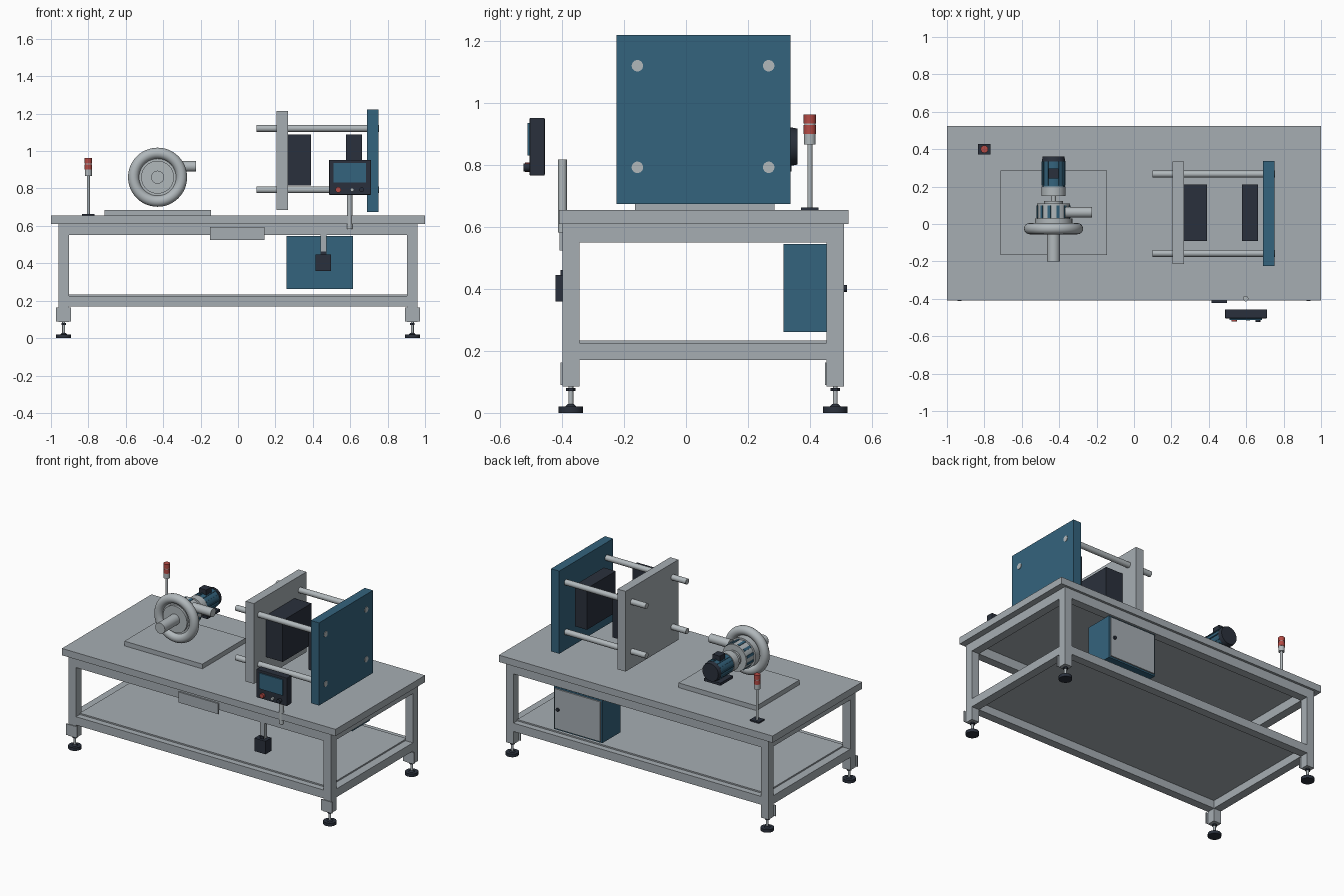
import bpy, math
from mathutils import Vector

if "Cube" in bpy.data.objects:
    bpy.data.objects.remove(bpy.data.objects["Cube"])


def material(name, rgb):
    m = bpy.data.materials.new(name)
    m.diffuse_color = (*rgb, 1)
    m.use_nodes = True
    m.node_tree.nodes["Principled BSDF"].inputs["Base Color"].default_value = m.diffuse_color
    return m


GREY = material("painted grey", (0.38, 0.42, 0.45))
STEEL = material("light steel", (0.44, 0.48, 0.50))
BLUE = material("machine blue", (0.034, 0.125, 0.205))
DARK = material("dark slate", (0.023, 0.030, 0.045))
RED = material("signal red", (0.46, 0.07, 0.06))


def finish(name, mat, smooth=False):
    o = bpy.context.object
    o.name = name
    o.data.materials.append(mat)
    if smooth:
        bpy.ops.object.shade_smooth_by_angle()
    return o


def box(name, mat, x, y, z, bevel=0):
    """Box from (min, max) ranges."""
    r = (x, y, z)
    bpy.ops.mesh.primitive_cube_add(size=1, location=[(a + b) / 2 for a, b in r])
    bpy.context.object.scale = [b - a for a, b in r]
    bpy.ops.object.transform_apply(location=False, rotation=False, scale=True)
    o = finish(name, mat)
    if bevel:
        m = o.modifiers.new("bevel", 'BEVEL')
        m.width, m.segments = bevel, 2
    return o


def rod(name, mat, a, b, r, r2=None, sides=32):
    """Cylinder or cone between two points."""
    a, b = Vector(a), Vector(b)
    d = b - a
    bpy.ops.mesh.primitive_cone_add(vertices=sides, radius1=r,
                                    radius2=r if r2 is None else r2, depth=d.length,
                                    location=(a + b) / 2,
                                    rotation=d.to_track_quat('Z', 'Y').to_euler())
    return finish(name, mat, True)


# Table: top, legs, adjustable feet
box("table_top", GREY, (-1, 1), (-0.41, 0.525), (0.61, 0.655))
for sx in (-1, 1):
    for cy in (-0.372, 0.482):
        cx = sx * 0.932
        box("leg", GREY, (cx - 0.0275, cx + 0.0275), (cy - 0.0275, cy + 0.0275), (0.085, 0.61))
        box("foot_bracket", GREY, (cx - 0.04, cx + 0.04), (cy - 0.033, cy - 0.0275), (0.09, 0.163))
        rod("foot_pad", DARK, (cx, cy, 0), (cx, cy, 0.02), 0.04)
        rod("foot_collar", DARK, (cx, cy, 0.02), (cx, cy, 0.028), 0.018, 0.01)
        rod("foot_stem", STEEL, (cx, cy, 0.02), (cx, cy, 0.09), 0.008, sides=16)
        rod("foot_nut", DARK, (cx, cy, 0.07), (cx, cy, 0.08), 0.015, sides=6)

# Frame rails and lower shelf
for z in ((0.55, 0.61), (0.17, 0.225)):
    for cy in (-0.372, 0.482):
        box("long_rail", GREY, (-0.905, 0.905), (cy - 0.0275, cy + 0.0275), z)
    for cx in (-0.932, 0.932):
        box("short_rail", GREY, (cx - 0.0275, cx + 0.0275), (-0.345, 0.455), z)
box("lower_shelf", GREY, (-0.905, 0.905), (-0.36, 0.47), (0.222, 0.234))
box("name_plate", GREY, (-0.15, 0.142), (-0.409, -0.399), (0.525, 0.595))

# Pump: base plate, ring casing, inlet and outlet
PX, PZ = -0.43, 0.86


def axial(name, mat, y0, y1, r, r2=None):
    return rod(name, mat, (PX, y0, PZ), (PX, y1, PZ), r, r2)


box("pump_base_plate", GREY, (-0.715, -0.145), (-0.165, 0.285), (0.655, 0.686))
bpy.ops.mesh.primitive_torus_add(location=(PX, -0.025, PZ), rotation=(math.pi / 2, 0, 0),
                                 major_radius=0.128, minor_radius=0.03,
                                 major_segments=48, minor_segments=16)
finish("pump_ring_casing", STEEL, True)
axial("pump_disc", STEEL, -0.03, 0.03, 0.1)
axial("pump_front_cover", STEEL, -0.045, -0.03, 0.088)
axial("inlet_pipe", STEEL, -0.2, -0.03, 0.035)
axial("pump_body", STEEL, 0.02, 0.11, 0.088)
axial("pump_rear_hub", STEEL, 0.11, 0.122, 0.05)
axial("drive_shaft", STEEL, 0.12, 0.152, 0.013)
rod("outlet_pipe", STEEL, (-0.37, 0.062, 0.918), (-0.225, 0.062, 0.918), 0.028)
for i in range(12):
    t = math.radians(15 + 30 * i)
    o = box("body_slot", BLUE, (-0.008, 0.008), (-0.034, 0.034), (-0.004, 0.004))
    o.location = (PX + 0.087 * math.sin(t), 0.066, PZ + 0.087 * math.cos(t))
    o.rotation_euler = (0, t, 0)

# Drive motor
axial("motor_flange", STEEL, 0.15, 0.2, 0.065)
axial("motor_body", BLUE, 0.2, 0.335, 0.06)
axial("motor_fan_cover", DARK, 0.335, 0.36, 0.063, 0.058)
for i in range(12):
    t = math.radians(30 * i)
    o = box("motor_fin", BLUE, (-0.003, 0.003), (-0.063, 0.063), (-0.005, 0.005))
    o.location = (PX + 0.06 * math.sin(t), 0.27, PZ + 0.06 * math.cos(t))
    o.rotation_euler = (0, t, 0)
box("motor_foot", DARK, (PX - 0.06, PX + 0.06), (0.21, 0.34), (0.78, 0.797))
box("motor_terminal_box", DARK, (PX - 0.026, PX + 0.026), (0.244, 0.298), (0.91, 0.95))

# Clamping unit: platens, tie rods and mould halves
box("moving_platen", GREY, (0.207, 0.266), (-0.215, 0.335), (0.685, 1.215))
box("fixed_platen", BLUE, (0.69, 0.75), (-0.225, 0.338), (0.675, 1.221))
for y in (-0.157, 0.267):
    for z in (0.793, 1.121):
        rod("tie_rod", STEEL, (0.1, y, z), (0.753, y, z), 0.0185)
box("moving_mould_half", DARK, (0.266, 0.39), (-0.09, 0.21), (0.815, 1.088))
box("fixed_mould_half", DARK, (0.577, 0.664), (-0.09, 0.21), (0.815, 1.088))

# Signal beacon
BX, BY = -0.8, 0.4
box("beacon_base", DARK, (BX - 0.033, BX + 0.033), (BY - 0.028, BY + 0.028), (0.655, 0.664))
for name, mat, z0, z1, r in (("beacon_pole", STEEL, 0.66, 0.87, 0.008),
                             ("beacon_housing", STEEL, 0.867, 0.901, 0.019),
                             ("beacon_lower_lamp", RED, 0.901, 0.929, 0.02),
                             ("beacon_spacer", STEEL, 0.929, 0.934, 0.018),
                             ("beacon_upper_lamp", RED, 0.934, 0.963, 0.02)):
    rod(name, mat, (BX, BY, z0), (BX, BY, z1), r)

# Operator panel on its post
rod("panel_post", STEEL, (0.597, -0.399, 0.582), (0.597, -0.399, 0.818), 0.0145)
box("panel_housing", DARK, (0.487, 0.711), (-0.505, -0.456), (0.766, 0.953), 0.004)
box("panel_screen", BLUE, (0.511, 0.684), (-0.512, -0.504), (0.832, 0.936))
for x, r, depth, mat in ((0.536, 0.015, 0.52, RED), (0.61, 0.010, 0.517, STEEL),
                         (0.662, 0.013, 0.525, DARK)):
    rod("panel_button", mat, (x, -0.504, 0.793), (x, -depth, 0.793), r, sides=24)

# Electrical cabinet below the table
box("cabinet", BLUE, (0.26, 0.614), (0.315, 0.502), (0.262, 0.545))
box("cabinet_door", GREY, (0.27, 0.604), (0.502, 0.511), (0.272, 0.535))
rod("cabinet_knob", DARK, (0.578, 0.51, 0.402), (0.578, 0.52, 0.402), 0.011, sides=20)

# Small switch box hanging from the front rail
box("switch_hanger", GREY, (0.441, 0.474), (-0.398, -0.375), (0.44, 0.56))
box("switch_gland", DARK, (0.445, 0.47), (-0.405, -0.37), (0.445, 0.462))
box("switch_box", DARK, (0.415, 0.497), (-0.422, -0.36), (0.36, 0.446))
